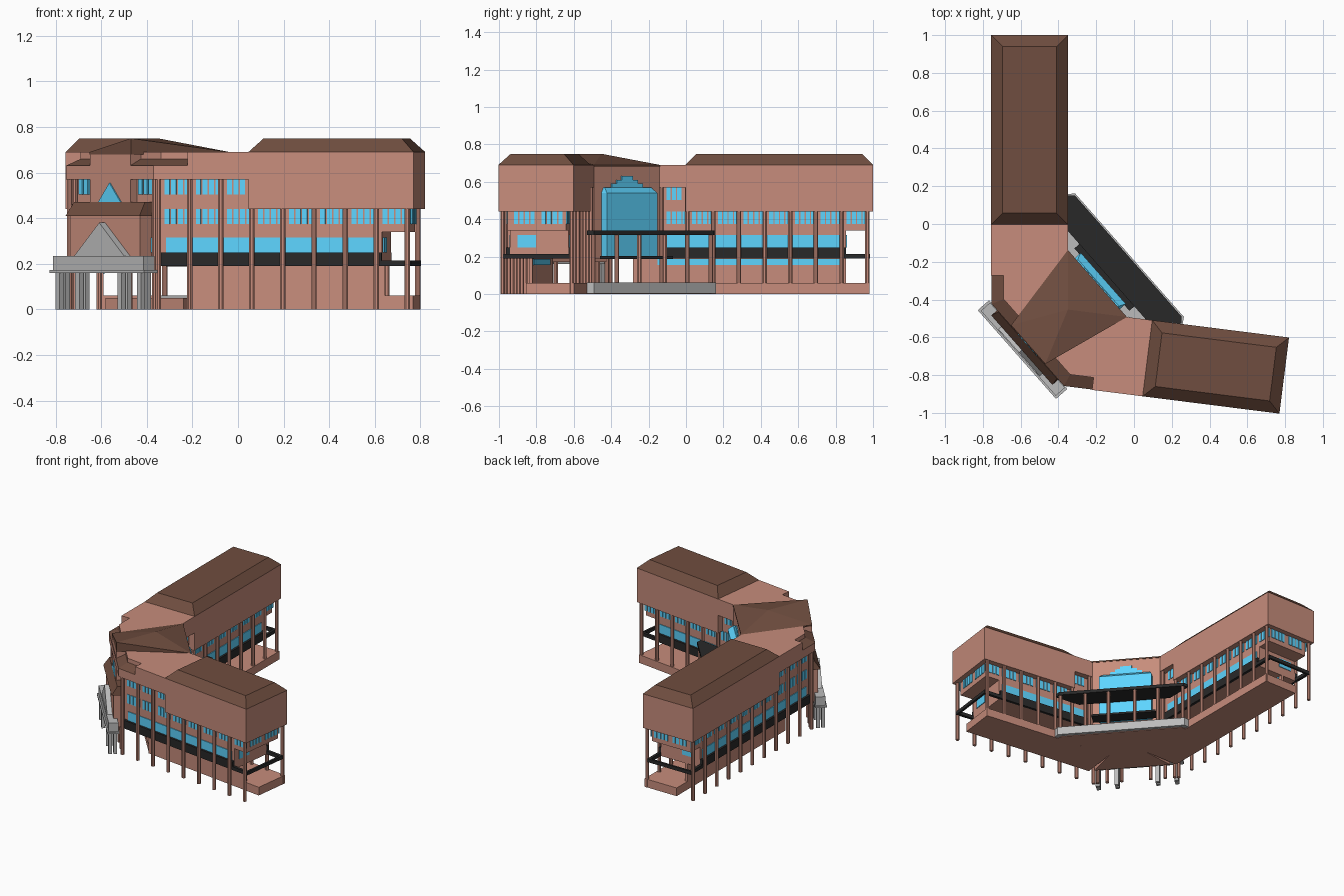
import bpy, bmesh
from math import sin, cos, radians, pi
from mathutils import Vector

if "Cube" in bpy.data.objects:
    bpy.data.objects.remove(bpy.data.objects["Cube"])

def mat(name, c):
    m = bpy.data.materials.new(name)
    m.diffuse_color = (*c, 1)
    m.use_nodes = True
    m.node_tree.nodes["Principled BSDF"].inputs["Base Color"].default_value = m.diffuse_color
    return m

BRICK = mat("brick", (0.57, 0.265, 0.2))
ROOF = mat("roof_brown", (0.16, 0.075, 0.05))
GLASS = mat("glass_blue", (0.11, 0.66, 1.0))
DARK = mat("dark_band", (0.022, 0.022, 0.022))
GREY = mat("stone_grey", (0.5, 0.5, 0.5))

C = Vector((-0.35, -0.453))          # inner corner where the wings meet
R_ANG, AX = radians(-7.2), radians(41.4)
END = {"left": 1.453, "right": 1.18}  # wing lengths
meshes = {}

def wing(side, u, v):
    """u along the wing, v from courtyard face (0) to outer face (0.4)."""
    if side == "left":
        return C + Vector((-v, u))
    return C + Vector((u * cos(R_ANG) + v * sin(R_ANG), u * sin(R_ANG) - v * cos(R_ANG)))

def axis(a, t):
    """a along the symmetry axis toward the courtyard, t across it."""
    return C + Vector((a * cos(AX) + t * sin(AX), a * sin(AX) - t * cos(AX)))

def loft(name, m, p, q):
    """Closed solid between two matching 3D polygons."""
    bm = meshes.setdefault(name, (bmesh.new(), m))[0]
    a = [bm.verts.new(x) for x in p]
    b = [bm.verts.new(x) for x in q]
    bm.faces.new(a[::-1])
    bm.faces.new(b)
    for i in range(len(a)):
        j = (i + 1) % len(a)
        bm.faces.new((a[i], a[j], b[j], b[i]))

def at(pts, z):
    return [(p.x, p.y, z) for p in pts]

def prism(name, m, pts, z0, z1):
    loft(name, m, at(pts, z0), at(pts, z1))

def wrect(s, u0, u1, v0, v1):
    return [wing(s, u0, v0), wing(s, u1, v0), wing(s, u1, v1), wing(s, u0, v1)]

def arect(a0, a1, t):
    return [axis(a0, -t), axis(a1, -t), axis(a1, t), axis(a0, t)]

def wbox(name, m, s, u0, u1, v0, v1, z0, z1):
    prism(name, m, wrect(s, u0, u1, v0, v1), z0, z1)

def abox(name, m, a0, a1, t0, t1, z0, z1):
    prism(name, m, [axis(a0, t0), axis(a1, t0), axis(a1, t1), axis(a0, t1)], z0, z1)

def column(name, m, c, z0, z1, r=0.013):
    prism(name, m, [c + Vector((r * cos(k * pi / 4 + pi / 8), r * sin(k * pi / 4 + pi / 8)))
                    for k in range(8)], z0, z1)

def gable(name, m, a0, a1, t, z0, z1):
    """Triangular prism facing along the axis."""
    f = lambda a: [(*axis(a, -t), z0), (*axis(a, t), z0), (*axis(a, 0), z1)]
    loft(name, m, f(a0), f(a1))

I, O = 0.045, 0.362                  # recessed facade planes
STEP, LOG = 0.1375, 0.145            # column bay, loggia depth
for s, e in END.items():
    w = s + "_wing_"
    # overhanging top storey and link to the centre
    wbox(w + "upper_wall", BRICK, s, 0.45, e, 0, 0.406, 0.44, 0.69)
    wbox(w + "link_wall", BRICK, s, 0.18, 0.45, 0, 0.406, 0.57, 0.69)
    # mansard roof
    loft(w + "roof", ROOF, at(wrect(s, 0.45, e, 0, 0.406), 0.69),
         at(wrect(s, 0.51, e - 0.06, 0.06, 0.346), 0.75))
    # recessed storeys, open loggia at the end
    wbox(w + "body", BRICK, s, 0.1, e - LOG, I, O, 0.19, 0.34)
    wbox(w + "body_upper", BRICK, s, 0.1, e - 0.04, I, O, 0.34, 0.44)
    wbox(w + "body_link", BRICK, s, 0.1, 0.45, I, O, 0.44, 0.57)
    # ground floor plate and thin wall
    wbox(w + "floor_plate", BRICK, s, 0.17, e - 0.02, 0.0, 0.26, 0, 0.06)
    wbox(w + "ground_wall", BRICK, s, 0.17, e - LOG, 0.24, 0.26, 0.06, 0.19)
    wbox(w + "ground_glass", GLASS, s, 0.3, e - 0.17, 0.235, 0.24, 0.155, 0.187)
    # bands of glass and dark balustrade on both long faces
    for face, out, u0 in ((I, -1, 0.31), (O, 1, 0.05)):
        d = lambda k: sorted((face, face + out * k))
        wbox(w + "band_glass", GLASS, s, u0 + 0.03, e - 0.17, *d(0.005), 0.25, 0.315)
        wbox(w + "balustrade", DARK, s, u0, e - LOG, *d(0.02), 0.19, 0.25)
        wbox(w + "loggia_rail", DARK, s, e - LOG, e - 0.015, *d(0.02), 0.19, 0.215)
        # column bays with four panes each
        cv = 0.387 if out > 0 else 0.015
        u = e - 0.03
        while u > u0 - 0.02:
            tall = u < 0.47
            column(w + "columns", BRICK, wing(s, u, cv), 0, 0.57 if tall else 0.44)
            for k in range(4):
                p = u - STEP + 0.025 + k * 0.029
                if p < u0:
                    continue
                wbox(w + "windows", GLASS, s, p, p + 0.022, *d(0.005), 0.375, 0.44)
                if p < 0.42:
                    wbox(w + "windows", GLASS, s, p, p + 0.022, *d(0.005), 0.503, 0.57)
            u -= STEP
    # wing end wall
    wbox(w + "loggia_rail", DARK, s, e - 0.03, e - 0.015, 0.03, 0.37, 0.19, 0.215)
    for k in range(9):
        v = 0.065 + k * 0.03
        if k != 4:
            wbox(w + "windows", GLASS, s, e - 0.04, e - 0.035, v, v + 0.022, 0.375, 0.44)
    wbox(w + "end_glass", GLASS, s, e - LOG, e - LOG + 0.005, 0.22, 0.32, 0.25, 0.315)

def hub(u, v, uo=0.31, inner=0.31):
    """Six-sided plan of the central block."""
    return [wing("left", inner, 0), wing("left", uo, v), wing("left", u, v),
            wing("right", u, v), wing("right", uo, v), wing("right", inner, 0)]

# central block
prism("centre_body", BRICK, hub(0.045, O), 0.19, 0.57)
prism("centre_cornice", BRICK, hub(0.03, 0.404, 0.18), 0.57, 0.63)
loft("centre_skirt_roof", ROOF, at(hub(0.03, 0.404, 0.18, 0.29), 0.63),
     at(hub(0.055, 0.34, 0.18, 0.29), 0.66))
prism("centre_upper_wall", BRICK, hub(0.055, 0.34, 0.18), 0.63, 0.69)
prism("centre_front_wall", BRICK, arect(-0.28, 0.0, 0.135), 0.47, 0.69)
# centre roof: four slopes meeting over the inner corner, with a ridge to one front corner
base = [axis(-0.28, -0.137), axis(-0.28, 0.137), wing("right", 0.315, 0), wing("left", 0.315, 0)]
height = [0.69, 0.75, 0.69, 0.69]
for k in range(4):
    p, q = base[k], base[(k + 1) % 4]
    loft("centre_roof", ROOF, at([p, q, C], 0.68),
         [(*p, height[k]), (*q, height[(k + 1) % 4]), (*C, 0.75)])
for sg in (-1, 1):
    for t in (0.1, 0.2, 0.265):
        column("centre_columns", BRICK, axis(-0.255, sg * t), 0, 0.57 if t > 0.25 else 0.2)
    # small front windows beside the entry
    for t in (0.15, 0.185, 0.22):
        abox("centre_windows", GLASS, -0.25, -0.236, *sorted((sg * t, sg * (t + 0.025))), 0.503, 0.57)
    abox("centre_windows", GLASS, -0.25, -0.236, *sorted((sg * 0.235, sg * 0.262)), 0.25, 0.315)
gable("front_gable_window", GLASS, -0.286, -0.28, 0.075, 0.47, 0.555)

# projecting entry bay with sloped roof
prism("entry_bay", BRICK, arect(-0.31, -0.22, 0.23), 0.17, 0.41)
loft("entry_roof", ROOF, at(arect(-0.325, -0.22, 0.245), 0.41), at(arect(-0.285, -0.22, 0.235), 0.47))

# entrance portico
prism("portico_ledge", GREY, arect(-0.36, -0.28, 0.313), 0.16, 0.172)
prism("portico_beam", GREY, arect(-0.35, -0.285, 0.3), 0.172, 0.235)
gable("portico_pediment", GREY, -0.345, -0.305, 0.165, 0.235, 0.38)
for t in (-0.27, -0.14, 0.14, 0.27):
    for a in (-0.35, -0.315):
        abox("portico_legs", GREY, a, a + 0.024, t - 0.014, t + 0.014, 0, 0.165)

# courtyard glass bay and stepped gable window
prism("courtyard_glass_bay", GLASS, arect(0.19, 0.25, 0.18), 0.2, 0.54)
loft("courtyard_glass_top", GLASS, at(arect(0.19, 0.25, 0.18), 0.54),
     at(arect(0.19, 0.215, 0.165), 0.57))
for k in range(3):
    prism("courtyard_gable_window", GLASS, arect(0.2, 0.213, 0.11 - 0.035 * k),
          0.57 + 0.02 * k, 0.59 + 0.02 * k)

# courtyard terrace, balcony and canopy
def terrace(a0, a1=0.405, tip=0.435):
    k = 1.134
    return [axis(a0, -a0 * k), axis(a1, -a1 * k), axis(tip, -tip), axis(tip, tip),
            axis(a1, a1 * k), axis(a0, a0 * k)]

prism("centre_floor", BRICK, terrace(0.112, 0.39, 0.41) + [axis(-0.08, 0.26), axis(-0.08, -0.26)], 0, 0.05)
prism("terrace_slab", GREY, terrace(0.15), 0.003, 0.062)
prism("canopy", DARK, terrace(0.275, 0.4, 0.427), 0.317, 0.34)
prism("balcony", DARK, arect(0.24, 0.33, 0.22), 0.188, 0.203)
for t in (-0.42, -0.25, -0.09, 0.09, 0.25, 0.42):
    column("terrace_columns", BRICK, axis(0.41, t), 0.06, 0.32)

# turn collected geometry into objects
for name, (bm, m) in meshes.items():
    bmesh.ops.recalc_face_normals(bm, faces=bm.faces)
    me = bpy.data.meshes.new(name)
    bm.to_mesh(me)
    bm.free()
    me.materials.append(m)
    bpy.context.collection.objects.link(bpy.data.objects.new(name, me))
